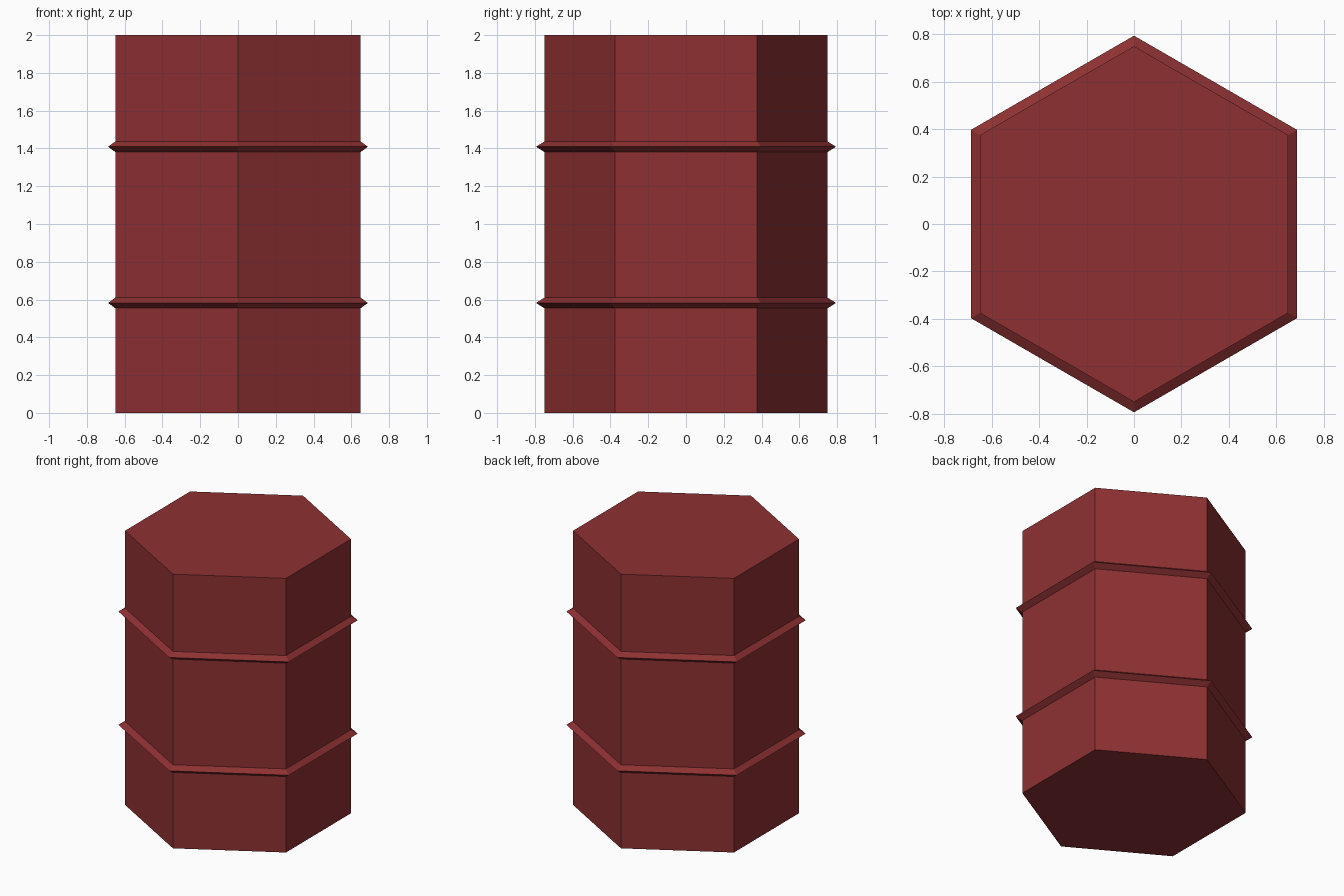
import bpy, bmesh, math

if "Cube" in bpy.data.objects:
    bpy.data.objects.remove(bpy.data.objects["Cube"])

red = bpy.data.materials.new("barrel red")
red.diffuse_color = (0.27, 0.030, 0.032, 1.0)
red.use_nodes = True
red.node_tree.nodes["Principled BSDF"].inputs["Base Color"].default_value = red.diffuse_color

SIDES = 6


def lathe(name, profile, closed_loop):
    """Sweep (radius, z) points round the z axis in six flat sides, corners on +y and -y."""
    bm = bmesh.new()
    cols = []
    for i in range(SIDES):
        a = math.pi / 2 + 2 * math.pi * i / SIDES
        cols.append([bm.verts.new((r * math.cos(a), r * math.sin(a), z)) for r, z in profile])
    n = len(profile)
    for i in range(SIDES):
        p, q = cols[i], cols[(i + 1) % SIDES]
        for j in range(n if closed_loop else n - 1):
            k = (j + 1) % n
            bm.faces.new((p[j], q[j], q[k], p[k]))
    if not closed_loop:
        bm.faces.new([c[0] for c in cols])
        bm.faces.new([c[-1] for c in cols])
    bmesh.ops.recalc_face_normals(bm, faces=bm.faces)
    mesh = bpy.data.meshes.new(name)
    bm.to_mesh(mesh)
    bm.free()
    mesh.materials.append(red)
    obj = bpy.data.objects.new(name, mesh)
    bpy.context.collection.objects.link(obj)
    return obj


# Hexagonal drum
lathe("barrel_body", [(0.75, 0.0), (0.75, 2.0)], False)

# Two hoops with a pointed outer edge, slightly sunk into the drum
for name, z in (("lower_hoop", 0.582), ("upper_hoop", 1.409)):
    lathe(name, [(0.794, z), (0.745, z + 0.031), (0.745, z - 0.031)], True)
